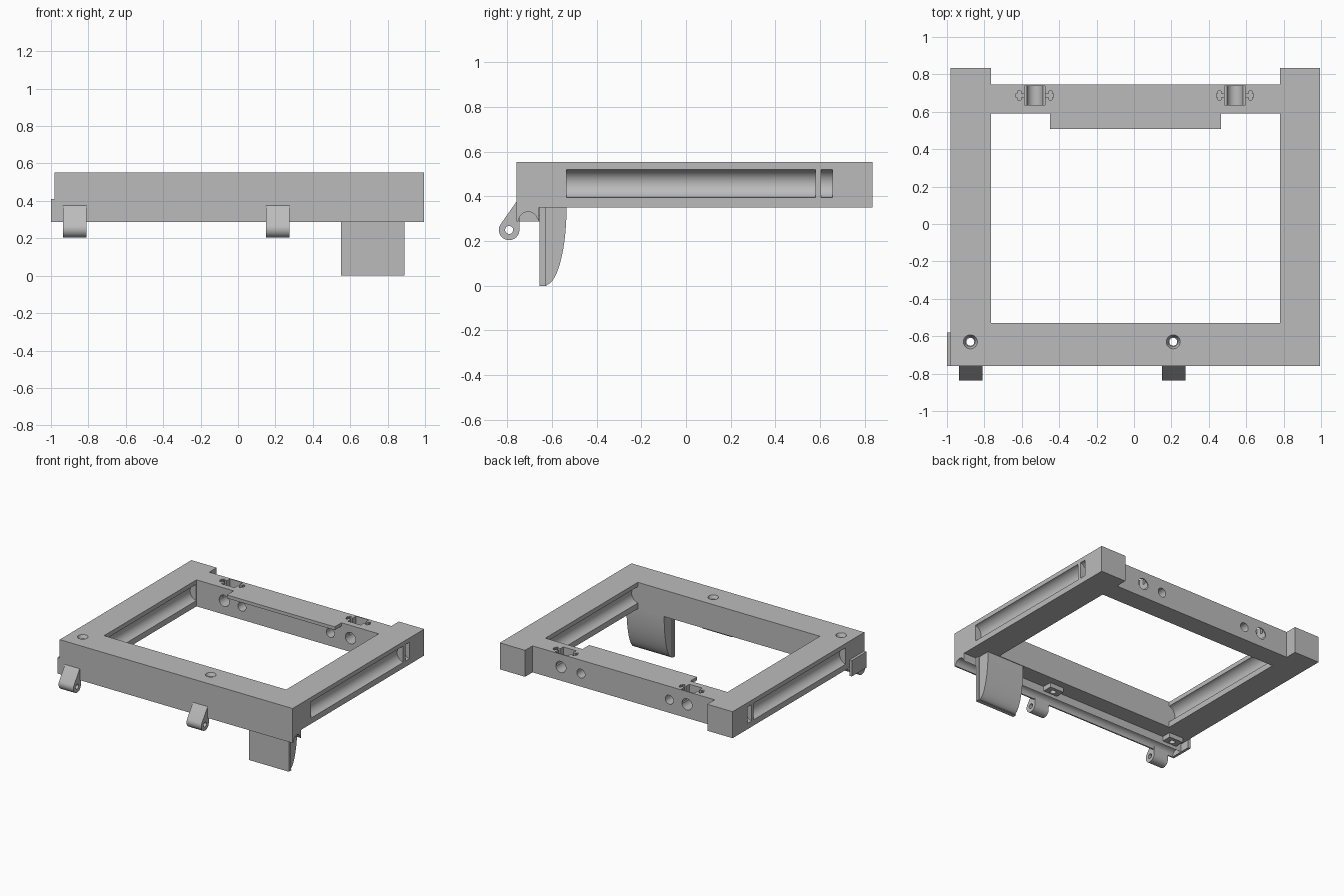
import bpy, bmesh
from math import pi, cos, sin
from mathutils import Matrix, Vector

if "Cube" in bpy.data.objects:
    bpy.data.objects.remove(bpy.data.objects["Cube"])

grey = bpy.data.materials.new("plain grey")
grey.use_nodes = True
colour = (0.5, 0.5, 0.5, 1)
grey.diffuse_color = colour
grey.node_tree.nodes["Principled BSDF"].inputs["Base Color"].default_value = colour


def finish(name, bm):
    bmesh.ops.recalc_face_normals(bm, faces=bm.faces)
    mesh = bpy.data.meshes.new(name)
    bm.to_mesh(mesh)
    bm.free()
    mesh.materials.append(grey)
    ob = bpy.data.objects.new(name, mesh)
    bpy.context.collection.objects.link(ob)
    return ob


def prism(name, points, axis, lo, hi):
    """Extrude a profile along x (points are y, z) or z (points are x, y)."""
    bm = bmesh.new()
    place = (lambda a, b: (lo, a, b)) if axis == "x" else (lambda a, b: (a, b, lo))
    face = bm.faces.new([bm.verts.new(place(*p)) for p in points])
    new = bmesh.ops.extrude_face_region(bm, geom=[face])["geom"]
    shift = Vector((hi - lo, 0, 0)) if axis == "x" else Vector((0, 0, hi - lo))
    bmesh.ops.translate(bm, vec=shift, verts=[v for v in new if isinstance(v, bmesh.types.BMVert)])
    return finish(name, bm)


def box(name, x0, x1, y0, y1, z0, z1):
    return prism(name, [(x0, y0), (x1, y0), (x1, y1), (x0, y1)], "z", z0, z1)


def cylinder(name, centre, r, length, axis, r2=None):
    bm = bmesh.new()
    turn = {"x": Matrix.Rotation(pi / 2, 4, "Y"), "y": Matrix.Rotation(pi / 2, 4, "X"),
            "z": Matrix.Identity(4)}[axis]
    bmesh.ops.create_cone(bm, cap_ends=True, segments=40, radius1=r, radius2=r2 or r,
                          depth=length, matrix=Matrix.Translation(centre) @ turn)
    return finish(name, bm)


def arc(cy, cz, r, start, end, n=16):
    steps = [start + (end - start) * i / n for i in range(n + 1)]
    return [(cy + r * cos(a), cz + r * sin(a)) for a in steps]


def cut(target, *cutters):
    for c in cutters:
        c.hide_render = True
        mod = target.modifiers.new("cut", "BOOLEAN")
        mod.operation, mod.solver, mod.object = "DIFFERENCE", "EXACT", c
        bpy.context.view_layer.objects.active = target
        bpy.ops.object.modifier_apply(modifier=mod.name)
        bpy.data.objects.remove(c)


def smooth(ob):
    bpy.ops.object.select_all(action="DESELECT")
    ob.select_set(True)
    bpy.context.view_layer.objects.active = ob
    bpy.ops.object.shade_smooth_by_angle(angle=0.6)


LEFT, RIGHT, FRONT, BACK, LOW, TOP = 0.995, -0.98, -0.76, 0.835, 0.35, 0.553
INNER_L, INNER_R, RAIL_BACK = 0.78, -0.765, 0.745
SCREWS = (-0.875, 0.21)

# Frame with two side rails projecting at the back
frame = prism("frame", [(RIGHT, FRONT), (LEFT, FRONT), (LEFT, BACK), (INNER_L, BACK),
                        (INNER_L, RAIL_BACK), (INNER_R, RAIL_BACK), (INNER_R, BACK),
                        (RIGHT, BACK)], "z", LOW, TOP)
cut(frame, box("opening", INNER_R, INNER_L, -0.53, 0.59, 0.2, 0.7))

# Round grooves along the outer and inner faces of the side rails
for x, side in ((LEFT, 1), (RIGHT, -1)):
    cx = x + side * 0.012
    cut(frame, *[cylinder("groove", (cx, (a + b) / 2, 0.457), 0.064, b - a, "y")
                 for a, b in ((-0.535, 0.58), (0.605, 0.655))])
for x, side in ((INNER_L, -1), (INNER_R, 1)):
    cut(frame, cylinder("groove", (x + side * 0.012, 0.028, 0.457), 0.064, 1.116, "y"))

# Bores through the back rail, with slots and cross pin recesses on top
for x in (-0.53, 0.54):
    cut(frame, cylinder("bore", (x, 0.67, 0.455), 0.043, 0.3, "y"))
    cut(frame, box("slot", x - 0.055, x + 0.055, 0.637, 0.737, 0.45, 0.6))
    for side in (-1, 1):
        a, b = sorted((x + side * 0.05, x + side * 0.1))
        cut(frame, box("pin_recess", a, b, 0.677, 0.697, 0.5, 0.6))
        a, b = sorted((x + side * 0.075, x + side * 0.092))
        cut(frame, box("pin_head_recess", a, b, 0.662, 0.712, 0.5, 0.6))
cut(frame, *[cylinder("small_bore", (x, 0.67, 0.45), 0.034, 0.3, "y") for x in (-0.38, 0.37)])

# Countersunk screw holes in the front rail
for x in SCREWS:
    cut(frame, cylinder("screw_hole", (x, -0.63, 0.45), 0.021, 0.5, "z"),
        cylinder("countersink", (x, -0.63, TOP - 0.01), 0.026, 0.032, "z", 0.04))
smooth(frame)

# Thin shelf on the inside of the back rail
box("back_shelf", -0.45, 0.465, 0.508, 0.592, TOP - 0.025, TOP)

# Front lip with a round channel underneath
channel = arc(-0.707, 0.288, 0.043, pi, 0.35)
smooth(prism("front_lip", [(FRONT, LOW), (FRONT, 0.288)] + channel + [(-0.658, 0.288), (-0.658, LOW)],
             "x", RIGHT, LEFT))

# Small end plate at the front right corner
box("end_plate", -1.0, RIGHT, FRONT, -0.58, 0.288, 0.41)

# Screw pads under the front rail
for x in SCREWS:
    pad = box("screw_pad", x - 0.06, x + 0.06, -0.675, -0.585, 0.315, LOW)
    cut(pad, cylinder("pad_hole", (x, -0.63, 0.33), 0.021, 0.2, "z"))
    smooth(pad)

# Hinge ears on the front edge
for x in (-0.935, 0.15):
    ear = prism("hinge_ear", [(-0.745, 0.375), (FRONT, 0.375)] + arc(-0.792, 0.25, 0.046, pi * 0.83, pi * 2.05)
                + [(-0.745, 0.30)], "x", x, x + 0.125)
    cut(ear, cylinder("hinge_hole", (x + 0.06, -0.792, 0.25), 0.018, 0.4, "x"))
    smooth(ear)

# Hanging tongue: flat plate with a curved back
box("tongue_plate", 0.55, 0.89, -0.655, -0.63, 0.003, LOW)
curve = [(-0.63 + 0.095 * cos(a), LOW + (LOW - 0.003) * sin(a))
         for a in [-pi / 2 + pi / 2 * i / 20 for i in range(21)]]
smooth(prism("tongue_back", curve + [(-0.63, LOW)], "x", 0.56, 0.88))
box("tongue_foot", 0.55, 0.89, -0.655, -0.625, 0, 0.004)
